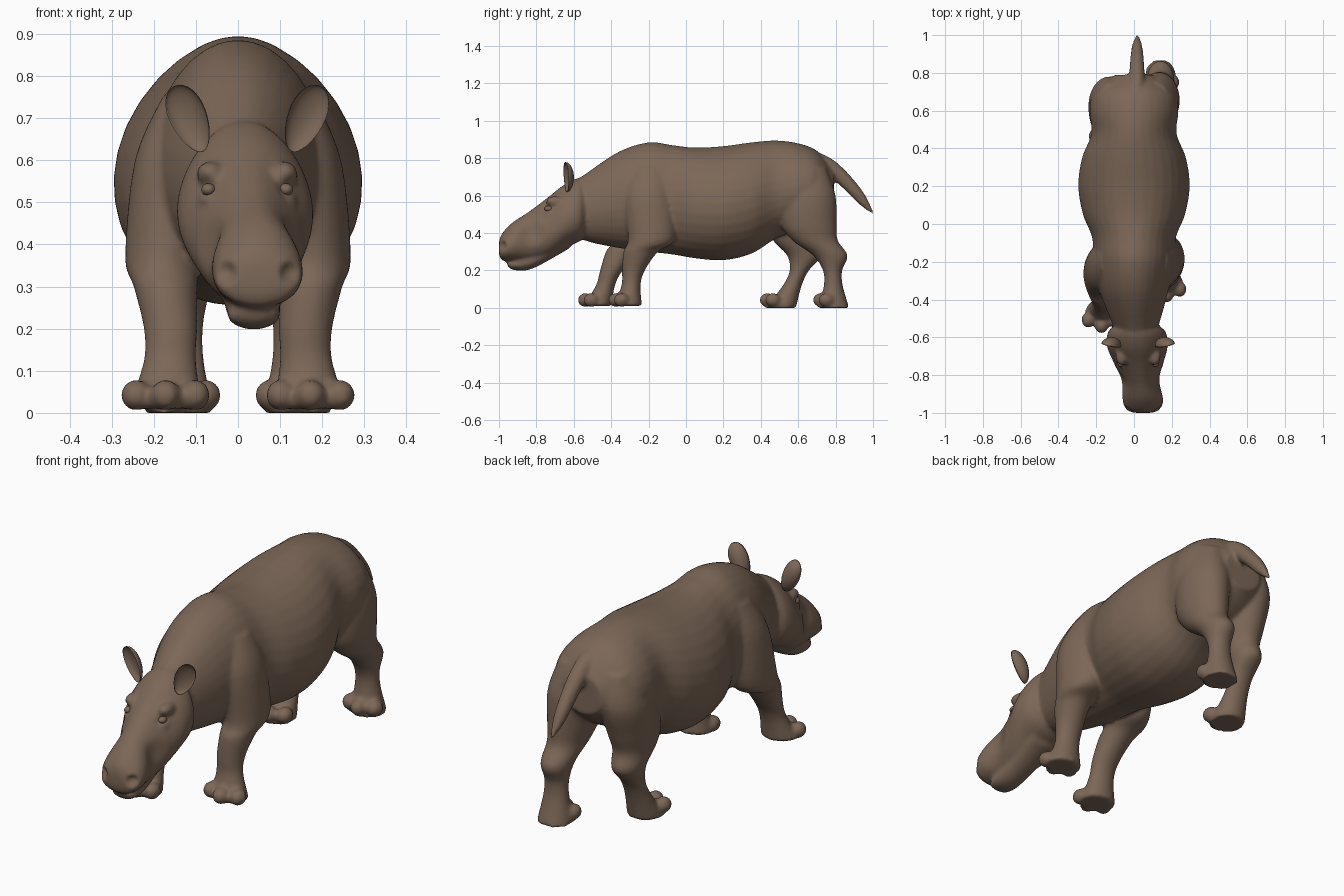
import bpy
import bmesh
import math
from mathutils import Vector, Matrix

cube = bpy.data.objects.get("Cube")
if cube:
    bpy.data.objects.remove(cube, do_unlink=True)

hide = bpy.data.materials.new("brown hide")
hide.use_nodes = True
BROWN = (0.2, 0.135, 0.095, 1)
hide.diffuse_color = BROWN
hide.node_tree.nodes["Principled BSDF"].inputs["Base Color"].default_value = BROWN

HEAD_X = 0.022    # the head is turned a little towards its left
MUZZLE_X = 0.048
SIDES = (("left", 1), ("right", -1))


def catmull(a, b, c, d, t):
    """Point on the smooth curve between sections b and c."""
    return [0.5 * (2 * q + (r - p) * t + (2 * p - 5 * q + 4 * r - s) * t * t
                   + (3 * q - p - 3 * r + s) * t ** 3) for p, q, r, s in zip(a, b, c, d)]


def loft(bm, rows, axis, taper=0.0, sides=32, steps=5):
    """Skin smooth oval sections; a row is (station, low, high, centre x, half width)."""
    dense = []
    last = len(rows) - 1
    for i in range(last):
        quad = rows[max(i - 1, 0)], rows[i], rows[i + 1], rows[min(i + 2, last)]
        dense += [catmull(*quad, k / steps) for k in range(steps)]
    dense.append(rows[last])
    rings = []
    for station, low, high, centre, width in dense:
        ring = []
        for k in range(sides):
            angle = math.tau * k / sides
            x = centre + width * math.sin(angle) * (1 - taper * math.cos(angle))
            across = (low + high) / 2 + (high - low) / 2 * math.cos(angle)
            point = (x, station, across) if axis == "y" else (x, across, station)
            ring.append(bm.verts.new(point))
        rings.append(ring)
    for ring, following in zip(rings, rings[1:]):
        for k in range(sides):
            n = (k + 1) % sides
            bm.faces.new((ring[k], ring[n], following[n], following[k]))
    bm.faces.new(rings[0])
    bm.faces.new(rings[-1])


def ball(bm, centre, size):
    """Add an ellipsoid and return its vertices."""
    matrix = Matrix.Translation(centre) @ Matrix.Diagonal((*size, 1))
    made = bmesh.ops.create_uvsphere(bm, u_segments=24, v_segments=16, radius=1, matrix=matrix)
    return made["verts"]


def finish(name, bm):
    """Turn the bmesh into a smooth brown object."""
    bmesh.ops.recalc_face_normals(bm, faces=bm.faces)
    mesh = bpy.data.meshes.new(name)
    bm.to_mesh(mesh)
    bm.free()
    mesh.materials.append(hide)
    mesh.shade_smooth()
    part = bpy.data.objects.new(name, mesh)
    bpy.context.collection.objects.link(part)
    return part


def add_leg(bm, profile, side, stride, bend):
    """Loft one leg; the stride swings it forward more and more towards the ground."""
    rows = []
    for z, back, front, centre, width in profile:
        swing = stride * max(0, 1 - z / 0.7) ** bend
        rows.append((z, back - swing, front - swing, side * centre, width))
    loft(bm, rows, "z")
    # Three rounded toes fanned across the front of the foot
    ground, toe_y, heel_y, centre, width = rows[-1]
    for k in (-1, 0, 1):
        place = (centre + k * width * 0.78, toe_y + 0.01 + 0.03 * abs(k), 0.042)
        ball(bm, place, (0.036, 0.042, 0.037))


bm = bmesh.new()

# Torso and neck
torso = [(-.62, .42, .66, .015, .09), (-.54, .36, .715, .01, .12), (-.36, .32, .835, 0, .18),
         (-.2, .3, .885, 0, .21), (-.07, .285, .87, 0, .222), (.05, .265, .857, 0, .27),
         (.2, .255, .865, 0, .295), (.35, .29, .885, 0, .275), (.48, .37, .895, 0, .225),
         (.6, .42, .88, 0, .235), (.7, .47, .84, 0, .21), (.79, .55, .74, 0, .1)]
loft(bm, torso, "y", taper=0.06)

# Head, from the back of the cheeks to the nose
head = [(-.53, .4, .66, .015, .1), (-.57, .355, .695, .015, .15), (-.65, .32, .66, .018, .158),
        (-.74, .265, .59, .025, .128), (-.84, .245, .515, .036, .1), (-.93, .25, .455, .047, .106),
        (-.985, .255, .395, .048, .088), (-1, .29, .35, .048, .04)]
loft(bm, head, "y", taper=0.18)

# Lower jaw
jaw = [(-.62, .32, .4, .02, .08), (-.82, .21, .3, .035, .066),
       (-.92, .202, .26, .038, .06), (-.955, .225, .25, .038, .035)]
loft(bm, jaw, "y")

# Brows and lower eyelids
for name, side in SIDES:
    x = HEAD_X + side * 0.088
    ball(bm, (x, -0.7, 0.568), (0.032, 0.05, 0.03))
    ball(bm, (x + side * 0.008, -0.73, 0.512), (0.022, 0.035, 0.013))

# Tail
tail = [(.58, .8, .875, .005, .05), (.78, .69, .797, .015, .042),
        (.93, .55, .645, .016, .03), (1, .5, .52, .018, .008)]
loft(bm, tail, "y")

# Legs: one profile per pair, the right leg of each pair stepping ahead
front_leg = [(.75, -.28, -.1, .12, .06), (.6, -.33, -.07, .155, .09), (.37, -.31, -.06, .178, .09),
             (.3, -.335, -.15, .172, .076), (.2, -.342, -.22, .16, .064),
             (.12, -.345, -.243, .162, .063), (.01, -.385, -.235, .172, .09)]
hind_leg = [(.75, .54, .75, .11, .08), (.6, .51, .8, .13, .108), (.45, .51, .805, .135, .102),
            (.36, .57, .812, .138, .085), (.28, .68, .865, .14, .07), (.2, .732, .835, .14, .057),
            (.12, .737, .838, .14, .06), (0, .71, .873, .14, .082)]
for name, side in SIDES:
    ahead = side < 0
    add_leg(bm, front_leg, side, 0.165 * ahead, 1)
    add_leg(bm, hind_leg, side, 0.285 * ahead, 1.4)

body = finish("body", bm)

# Fuse the parts into one smooth skin
fuse = body.modifiers.new("fuse", "REMESH")
fuse.mode = "VOXEL"
fuse.voxel_size = 0.0095
soften = body.modifiers.new("soften", "SMOOTH")
soften.factor = 0.5
soften.iterations = 7
graph = bpy.context.evaluated_depsgraph_get()
skin = bpy.data.meshes.new_from_object(body.evaluated_get(graph))
body.modifiers.clear()
body.data = skin
skin.materials.clear()
skin.materials.append(hide)


def dent(centre, radius, depth, direction):
    """Press the skin along a direction with a soft round falloff."""
    push = Vector(direction).normalized() * depth
    for vert in skin.vertices:
        d = (vert.co - Vector(centre)).length / radius
        if d < 1:
            vert.co += push * (1 - d * d) ** 2


# Nostrils, eye sockets and the hollows along the muzzle
for name, side in SIDES:
    dent((MUZZLE_X + side * 0.072, -0.975, 0.33), 0.036, 0.028, (-side * 0.5, 1, 0))
    dent((HEAD_X + side * 0.11, -0.76, 0.535), 0.045, 0.014, (-side, 0.5, 0))
    dent((0.034 + side * 0.1, -0.82, 0.4), 0.08, 0.012, (-side, 0, 0))
skin.shade_smooth()

for name, side in SIDES:
    # Eye
    bm = bmesh.new()
    ball(bm, (HEAD_X + side * 0.092, -0.735, 0.53), (0.017, 0.022, 0.015))
    finish(name + "_eye", bm)

    # Cupped ear, hollow towards the front
    bm = bmesh.new()
    for vert in ball(bm, (0, 0, 0), (0.045, 0.042, 0.085)):
        if vert.co.y < 0:
            vert.co.y *= -0.6
        vert.co.x *= 1 + 2 * vert.co.z
        vert.co.y -= 0.012
    ear = finish(name + "_ear", bm)
    ear.location = (HEAD_X + side * 0.136, -0.63, 0.7)
    ear.rotation_euler = (math.radians(8), math.radians(side * 22), math.radians(side * 18))
